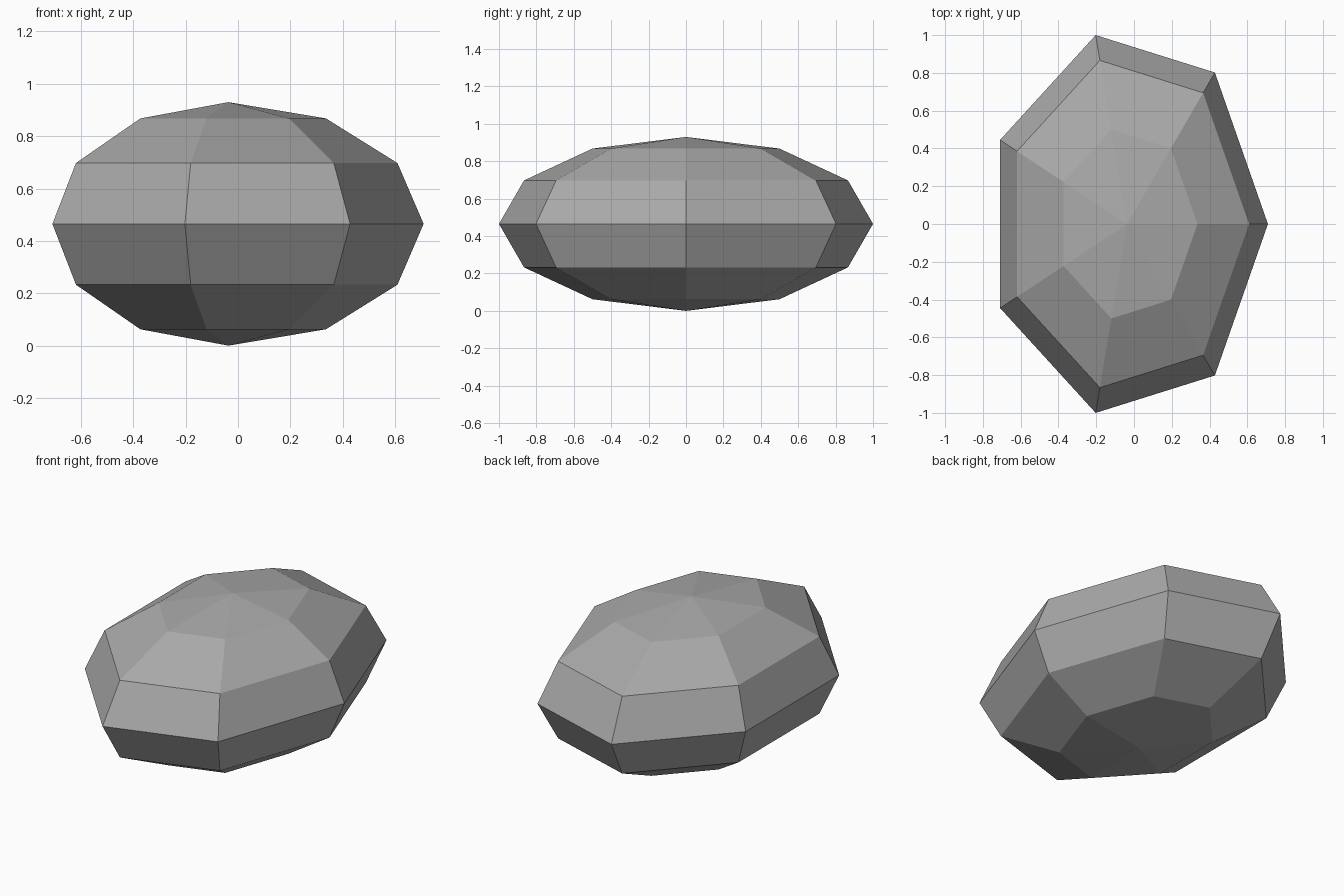
import bpy
import bmesh
from math import sin, cos, pi, tau
from mathutils import Vector

cube = bpy.data.objects.get("Cube")
if cube:
    bpy.data.objects.remove(cube, do_unlink=True)

SIDES = 7
BANDS = 6
RADII = Vector((0.746, 1.0257, 0.465))

# Plain stone colour
stone = bpy.data.materials.new("stone_grey")
stone.use_nodes = True
grey = (0.4, 0.4, 0.4, 1)
stone.diffuse_color = grey
stone.node_tree.nodes["Principled BSDF"].inputs["Base Color"].default_value = grey

# Faceted stone: a half circle spun about the vertical axis
bm = bmesh.new()
arc = [bm.verts.new((sin(pi * i / BANDS), 0, -cos(pi * i / BANDS)))
       for i in range(BANDS + 1)]
edges = [bm.edges.new(pair) for pair in zip(arc, arc[1:])]
bmesh.ops.spin(bm, geom=arc + edges, cent=(0, 0, 0), axis=(0, 0, 1),
               angle=tau, steps=SIDES)
bmesh.ops.remove_doubles(bm, verts=bm.verts[:], dist=0.001)

# Stretch to an oval, centre it and rest it on the ground
bmesh.ops.scale(bm, vec=RADII, verts=bm.verts[:])
shift = -RADII.x * (1 + cos(pi - pi / SIDES)) / 2
bmesh.ops.translate(bm, vec=(shift, 0, RADII.z), verts=bm.verts[:])
bmesh.ops.recalc_face_normals(bm, faces=bm.faces[:])

mesh = bpy.data.meshes.new("stone")
bm.to_mesh(mesh)
bm.free()
mesh.materials.append(stone)
bpy.context.collection.objects.link(bpy.data.objects.new("stone", mesh))
